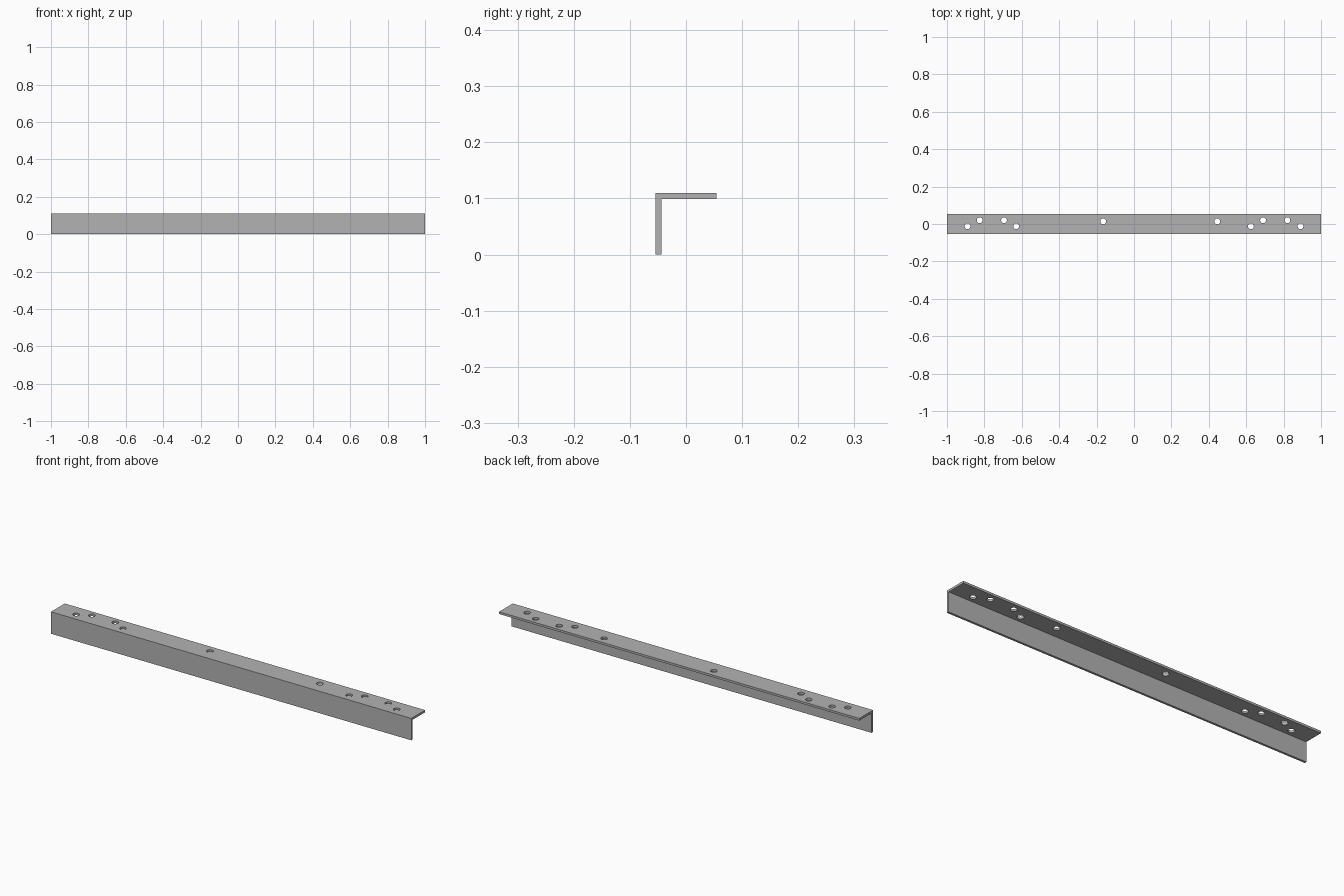
import bpy, bmesh
from mathutils import Matrix

cube = bpy.data.objects.get("Cube")
if cube:
    bpy.data.objects.remove(cube, do_unlink=True)

HALF, SIDE, HEIGHT, THICK = 1.0, 0.0545, 0.11, 0.011
HOLE_RADIUS = 0.0155

steel = bpy.data.materials.new("grey steel")
steel.use_nodes = True
steel.diffuse_color = (0.45, 0.45, 0.45, 1)
steel.node_tree.nodes["Principled BSDF"].inputs["Base Color"].default_value = (0.45, 0.45, 0.45, 1)


def make_object(name, bm):
    bmesh.ops.recalc_face_normals(bm, faces=bm.faces)
    mesh = bpy.data.meshes.new(name)
    bm.to_mesh(mesh)
    bm.free()
    mesh.materials.append(steel)
    obj = bpy.data.objects.new(name, mesh)
    bpy.context.collection.objects.link(obj)
    return obj


# L-shaped profile extruded along x
bm = bmesh.new()
profile = [(-SIDE, 0), (-SIDE + THICK, 0), (-SIDE + THICK, HEIGHT - THICK),
           (SIDE, HEIGHT - THICK), (SIDE, HEIGHT), (-SIDE, HEIGHT)]
end = bm.faces.new([bm.verts.new((-HALF, y, z)) for y, z in profile])
extruded = bmesh.ops.extrude_face_region(bm, geom=[end])["geom"]
bmesh.ops.translate(bm, vec=(2 * HALF, 0, 0),
                    verts=[v for v in extruded if isinstance(v, bmesh.types.BMVert)])
angle_bar = make_object("angle_bar", bm)

# Drilled holes through the top flange: rows of x positions keyed by y
hole_rows = {
    -0.012: (-0.89, -0.63, 0.625, 0.89),
    0.02: (-0.825, -0.695, 0.69, 0.82),
    0.014: (-0.165, 0.445),
}
bm = bmesh.new()
for y, row in hole_rows.items():
    for x in row:
        bmesh.ops.create_cone(bm, cap_ends=True, segments=32, radius1=HOLE_RADIUS,
                              radius2=HOLE_RADIUS, depth=4 * THICK,
                              matrix=Matrix.Translation((x, y, HEIGHT - THICK / 2)))
drill = make_object("hole_cutter", bm)
drill.hide_render = True

cut = angle_bar.modifiers.new("holes", 'BOOLEAN')
cut.operation = 'DIFFERENCE'
cut.solver = 'EXACT'
cut.object = drill

# Apply the cut, drop the cutter and smooth the hole walls
bpy.ops.object.select_all(action='DESELECT')
angle_bar.select_set(True)
bpy.context.view_layer.objects.active = angle_bar
bpy.ops.object.modifier_apply(modifier=cut.name)
bpy.data.objects.remove(drill, do_unlink=True)
bpy.ops.object.shade_smooth_by_angle()
